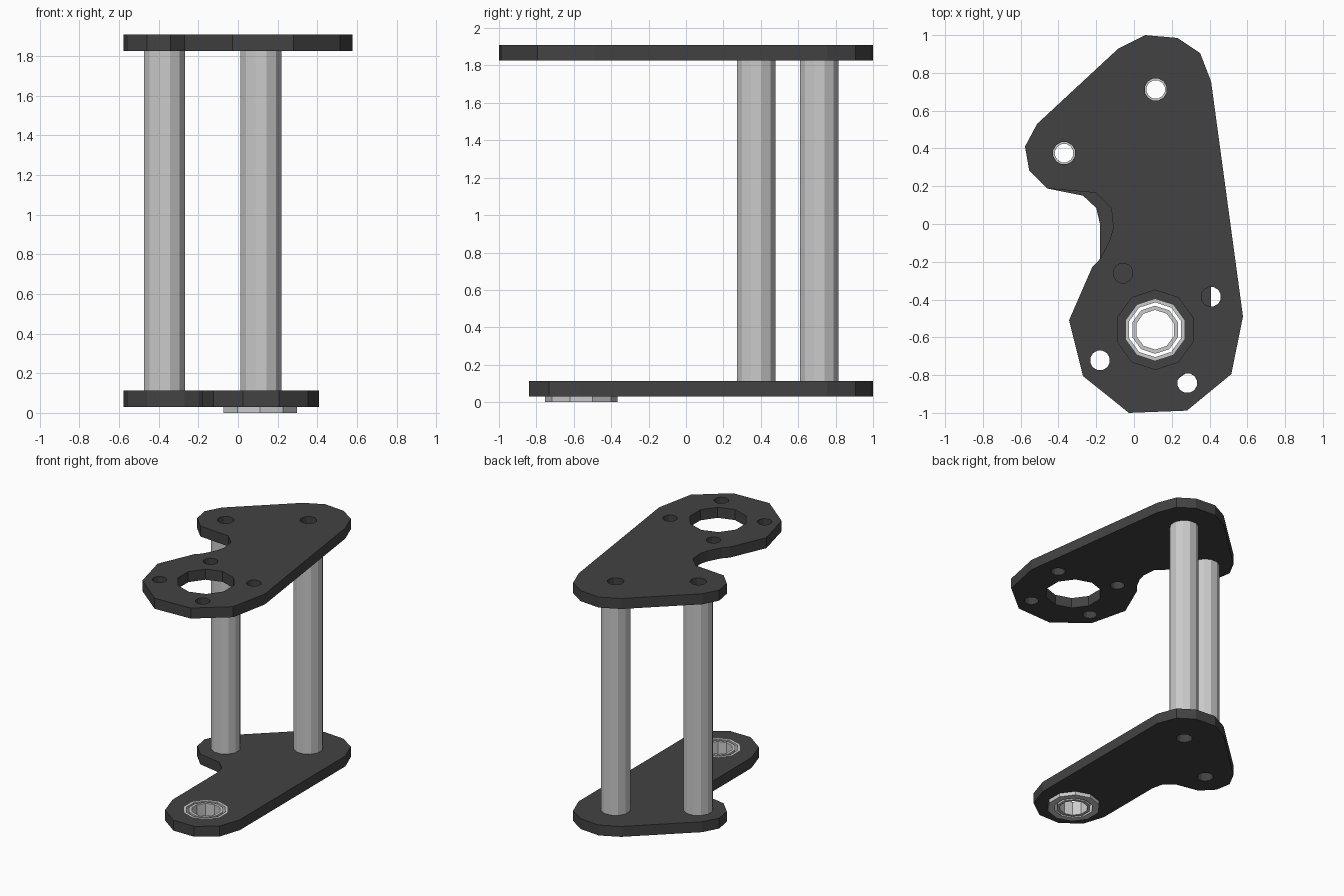
import bpy, bmesh
from math import cos, sin, radians, pi

if "Cube" in bpy.data.objects:
    bpy.data.objects.remove(bpy.data.objects["Cube"])

POSTS = [(-0.37, 0.375), (0.115, 0.712)]
HUB = (0.112, -0.56)
BOLTS = [(-0.058, -0.26), (0.408, -0.385), (-0.18, -0.722), (0.282, -0.842)]

dark = bpy.data.materials.new("dark_plate")
dark.diffuse_color = (0.055, 0.055, 0.055, 1)
dark.use_nodes = True
dark.node_tree.nodes["Principled BSDF"].inputs["Base Color"].default_value = dark.diffuse_color


def ring(center, r, n, start=0.0):
    return [(center[0] + r * cos(start + 2 * pi * i / n),
             center[1] + r * sin(start + 2 * pi * i / n)) for i in range(n)]


def finish(bm, name, material=None):
    bmesh.ops.recalc_face_normals(bm, faces=bm.faces[:])
    mesh = bpy.data.meshes.new(name)
    bm.to_mesh(mesh)
    bm.free()
    obj = bpy.data.objects.new(name, mesh)
    bpy.context.collection.objects.link(obj)
    if material:
        mesh.materials.append(material)
    return obj


def plate(name, loops, z0, z1):
    """Flat plate from an outline plus hole loops."""
    bm = bmesh.new()
    edges = []
    for loop in loops:
        vs = [bm.verts.new((x, y, z0)) for x, y in loop]
        edges += [bm.edges.new((vs[i - 1], vs[i])) for i in range(len(vs))]
    bmesh.ops.triangle_fill(bm, use_beauty=True, use_dissolve=False,
                            edges=edges, normal=(0, 0, 1))
    res = bmesh.ops.extrude_face_region(bm, geom=bm.faces[:], use_keep_orig=True)
    top = [g for g in res["geom"] if isinstance(g, bmesh.types.BMVert)]
    bmesh.ops.translate(bm, verts=top, vec=(0, 0, z1 - z0))
    return finish(bm, name, dark)


def lathe(name, center, profile, n, start=0.0):
    """Closed (radius, z) profile revolved around a vertical axis."""
    bm = bmesh.new()
    rows = [[bm.verts.new((x, y, z)) for x, y in ring(center, r, n, start)]
            for r, z in profile]
    for j in range(len(rows)):
        a, b = rows[j - 1], rows[j]
        for i in range(n):
            bm.faces.new((a[i - 1], a[i], b[i], b[i - 1]))
    return finish(bm, name)


# Shared rear contour of both plates, from the left lobe round to the right edge
rear = [(-0.46, 0.188), (-0.555, 0.285), (-0.577, 0.41), (-0.513, 0.53),
        (-0.085, 0.927), (0.06, 1.0), (0.23, 0.985), (0.35, 0.905), (0.408, 0.755)]
post_holes = [ring(p, 0.06, 12, pi / 12) for p in POSTS]

# Upper plate with a wide motor-mount end
upper = rear + [(0.577, -0.49), (0.515, -0.795), (0.28, -0.988), (-0.027, -1.0),
                (-0.27, -0.805), (-0.344, -0.51), (-0.222, -0.23), (-0.18, -0.185),
                (-0.13, -0.09), (-0.11, -0.02), (-0.12, 0.085), (-0.2, 0.165)]
plate("upper_plate",
      [upper, ring(HUB, 0.21, 10, pi / 2)] + post_holes
      + [ring(b, 0.053, 12, pi / 12) for b in BOLTS], 1.826, 1.909)

# Lower plate with a narrow rounded bearing end
tip = [(0.115 + 0.294 * cos(radians(a)), -0.56 + 0.294 * sin(radians(a)))
       for a in range(0, -181, -36)]
lower = rear + tip + [(-0.18, 0.0), (-0.2, 0.085), (-0.27, 0.15)]
plate("lower_plate", [lower, ring(HUB, 0.163, 10, pi / 2)] + post_holes, 0.03, 0.112)

# Hollow spacer posts
for i, p in enumerate(POSTS):
    lathe(f"spacer_post_{i + 1}", p,
          [(0.05, 0.112), (0.107, 0.112), (0.107, 1.826), (0.05, 1.826)], 12, pi / 12)

# Flanged bearing: outer and inner races
lathe("bearing_outer_race", HUB,
      [(0.145, 0), (0.195, 0), (0.195, 0.03), (0.163, 0.03), (0.163, 0.112), (0.145, 0.112)],
      10, pi / 2)
lathe("bearing_inner_race", HUB,
      [(0.105, 0), (0.127, 0), (0.127, 0.112), (0.105, 0.112)], 10, pi / 2)
